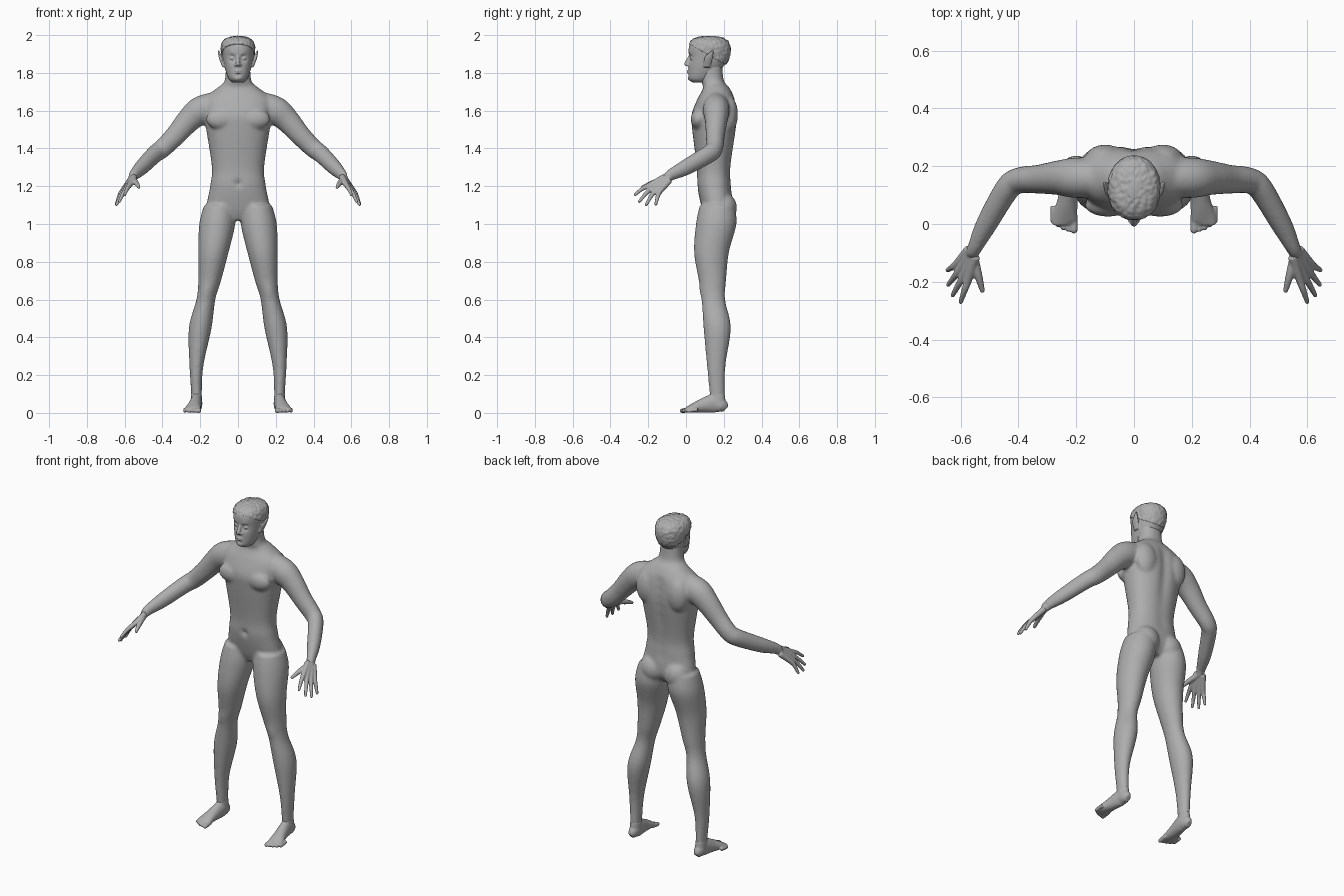
import bpy, bmesh, math
from mathutils import Vector, Matrix, noise

default_cube = bpy.data.objects.get("Cube")
if default_cube:
    bpy.data.objects.remove(default_cube)

GREY = (.42, .42, .42, 1)
skin = bpy.data.materials.new("plain grey")
skin.use_nodes = True
skin.diffuse_color = GREY
skin.node_tree.nodes["Principled BSDF"].inputs["Base Color"].default_value = GREY
SIDES = {"left": 1, "right": -1}
UP = Vector((0, 0, 1))


def spline(rows, steps=6):
    """Smooth samples through rows of numbers."""
    points = [Vector(row) for row in rows]
    padded = [points[0], *points, points[-1]]
    samples = []
    for before, start, end, after in zip(padded, padded[1:], padded[2:], padded[3:]):
        leave, arrive = (end - before) / 2, (after - start) / 2
        for step in range(steps):
            t = step / steps
            ease = t * t * (3 - 2 * t)
            samples.append(start.lerp(end, ease) + leave * t * (1 - t) ** 2
                           - arrive * t * t * (1 - t))
    return samples + [points[-1]]


def tube(bm, rows, side=1, upright=False, power=2, sides=64):
    """Loft of rings: x, y, z, half width, half depth. Upright rings stay level."""
    samples = spline(rows)
    rings = []
    for index, (x, y, z, width, depth) in enumerate(samples):
        across, along = Vector((1, 0, 0)), Vector((0, 1, 0))
        if not upright:
            ahead = samples[min(index + 1, len(samples) - 1)]
            behind = samples[max(index - 1, 0)]
            heading = Vector((ahead - behind)[:3]).normalized()
            across = heading.cross(UP).normalized()
            along = across.cross(heading)
        ring = []
        for corner in range(sides):
            angle = math.tau * corner / sides
            cosine, sine = math.cos(angle), math.sin(angle)
            fit = (abs(cosine) ** power + abs(sine) ** power) ** (-1 / power)
            point = Vector((x, y, z)) + (across * width * cosine + along * depth * sine) * fit
            ring.append(bm.verts.new((point.x * side, point.y, point.z)))
        rings.append(ring)
    for lower, upper in zip(rings, rings[1:]):
        for corner in range(sides):
            bm.faces.new((lower[corner], lower[corner - 1], upper[corner - 1], upper[corner]))
    bm.faces.new(rings[0])
    bm.faces.new(rings[-1])


def ball(bm, centre, radii, side=1):
    x, y, z = centre
    place = Matrix.Translation((x * side, y, z)) @ Matrix.Diagonal((*radii, 1))
    bmesh.ops.create_uvsphere(bm, u_segments=24, v_segments=16, radius=1, matrix=place)


def limb(bm, rows, side, deeper=0, upright=False):
    """Tube from rows of x, y, z, radius with a rounded tip."""
    tube(bm, [(x, y, z, r, r + deeper) for x, y, z, r in rows], side, upright)
    *tip, radius = rows[-1]
    ball(bm, tip, [radius] * 3, side)


def stack(bm, rows, power):
    """Upright tube on the middle plane from rows of y, z, half width, half depth."""
    tube(bm, [(0, *row) for row in rows], upright=True, power=power)


def push(bm, centre, radius, shift):
    """Soft bulge or dent along y, made on both sides."""
    x, y, z = centre
    for middle in {Vector((x, y, z)).freeze(), Vector((-x, y, z)).freeze()}:
        for vert in bm.verts:
            vert.co.y += shift * math.exp(-((vert.co - middle).length / radius) ** 2)


def finish(bm, name, voxel=None, smoothing=4):
    bmesh.ops.recalc_face_normals(bm, faces=bm.faces[:])
    mesh = bpy.data.meshes.new(name)
    bm.to_mesh(mesh)
    bm.free()
    mesh.materials.append(skin)
    mesh.shade_smooth()
    part = bpy.data.objects.new(name, mesh)
    bpy.context.collection.objects.link(part)
    if voxel:
        fuse = part.modifiers.new("fuse", "REMESH")
        fuse.mode = "VOXEL"
        fuse.voxel_size = voxel
        fuse.use_smooth_shade = True
        soften = part.modifiers.new("soften", "SMOOTH")
        soften.iterations = smoothing


# Torso and neck, arms, and legs
TORSO = [(.16, 1.02, .07, .05), (.165, 1.08, .16, .08), (.15, 1.2, .147, .09),
         (.147, 1.3, .138, .09), (.15, 1.5, .168, .117), (.15, 1.58, .18, .12),
         (.16, 1.66, .18, .1), (.16, 1.72, .11, .07), (.14, 1.76, .07, .06), (.13, 1.86, .065, .06)]
ARM = [(.12, .16, 1.63, .065), (.2, .16, 1.6, .07), (.26, .16, 1.55, .06), (.33, .155, 1.47, .05),
       (.4, .15, 1.4, .045), (.44, .12, 1.37, .043), (.51, 0, 1.3, .037),
       (.55, -.08, 1.26, .026), (.56, -.1, 1.24, .022)]
LEG = [(.1, .165, 1.1, .08), (.11, .16, 1, .095), (.13, .135, .85, .08), (.15, .14, .7, .06),
       (.17, .145, .6, .05), (.2, .165, .45, .06), (.22, .16, .25, .037),
       (.22, .165, .1, .028), (.22, .17, .04, .03)]
bm = bmesh.new()
stack(bm, TORSO, 2.3)
for side in SIDES.values():
    limb(bm, ARM, side, .005)
    limb(bm, LEG, side, .012, upright=True)
    ball(bm, (.08, .19, 1.085), (.08, .08, .085), side)     # buttock
    ball(bm, (.1, .225, 1.58), (.07, .05, .1), side)        # shoulder blade
    ball(bm, (.09, .065, 1.555), (.08, .04, .055), side)    # chest muscle
for step in range(10):                                      # spine furrow
    push(bm, (0, .27, 1.2 + step * .05), .03, -.012)
push(bm, (0, .06, 1.215), .015, .02)                        # navel
push(bm, (.17, .06, .64), .03, -.008)                       # kneecap
finish(bm, "body", .008, 9)

# Hands: finger bones fan out from the wrist to make the palm
WRIST, THUMB = Vector((.56, -.1, 1.24)), Vector((.525, -.23, 1.195))
FIRST_KNUCKLE, LAST_KNUCKLE = Vector((.573, -.19, 1.207)), Vector((.615, -.14, 1.17))
FIRST_TIP, LAST_TIP = Vector((.6, -.27, 1.155)), Vector((.645, -.16, 1.105))
ARCH = Vector((.015, -.016, -.022))
for label, side in SIDES.items():
    bm = bmesh.new()
    for finger in range(4):
        share = finger / 3
        knuckle = FIRST_KNUCKLE.lerp(LAST_KNUCKLE, share)
        base = WRIST + (knuckle - FIRST_KNUCKLE.lerp(LAST_KNUCKLE, .5)) / 2
        tip = FIRST_TIP.lerp(LAST_TIP, share) + ARCH * math.sin(math.pi * share)
        middle = knuckle.lerp(tip, .5) + UP * .006
        limb(bm, [(*base, .017), (*knuckle, .014), (*middle, .011), (*tip, .008)], side)
    bend = WRIST.lerp(THUMB, .6) + UP * .004
    limb(bm, [(*WRIST, .018), (*bend, .014), (*THUMB, .009)], side)
    limb(bm, ARM[-2:], side)
    finish(bm, label + "_hand", .004)

# Feet: rows of x, y, half width, half height resting on the floor, then five toes
FOOT = [(.22, .21, .015, .02), (.22, .19, .028, .037), (.22, .15, .031, .05),
        (.23, .08, .035, .036), (.24, .02, .044, .02), (.24, 0, .042, .014)]
for label, side in SIDES.items():
    bm = bmesh.new()
    tube(bm, [(x, y, high, wide, high) for x, y, wide, high in FOOT], side)
    limb(bm, LEG[-2:], side, .012, upright=True)
    for toe in range(5):
        radius = .01 if toe else .013
        x, tip = .208 + toe * .018, toe * toe * .002 - .02
        limb(bm, [(x, tip + .05, .018, radius), (x, tip, .011, radius)], side)
    for vert in bm.verts:
        vert.co.z = max(vert.co.z, 0)
    finish(bm, label + "_foot", .004)

# Head, with the face modelled by soft dents and bulges
SKULL = [(.075, 1.75, .03, .04), (.08, 1.77, .05, .066), (.1, 1.82, .068, .088),
         (.12, 1.88, .08, .105), (.123, 1.94, .085, .107), (.123, 1.975, .067, .083),
         (.123, 1.99, .02, .03)]
bm = bmesh.new()
stack(bm, SKULL, 2.15)
push(bm, (.031, .02, 1.878), .017, .016)                    # eye socket
push(bm, (.03, .02, 1.902), .016, -.004)                    # brow
push(bm, (0, .01, 1.789), .012, .006)                       # fold under the lip
push(bm, (0, .015, 1.768), .018, -.005)                     # chin
stack(bm, [(.022, 1.89, .008, .009), (.004, 1.85, .012, .013), (.009, 1.836, .011, .009)], 2)
for lip in (1.801, 1.811):
    ball(bm, (0, .014, lip), (.02, .009, .0055))
for side in SIDES.values():
    ball(bm, (.012, .013, 1.841), (.009, .01, .007), side)    # nostril
    ball(bm, (.031, .037, 1.877), (.015, .015, .011), side)   # eye
    ear = [(.075, .11, 1.83, .008), (.092, .12, 1.88, .009), (.104, .143, 1.92, .004)]
    tube(bm, [(x, y, z, r, r * r * 280) for x, y, z, r in ear], side, upright=True)
finish(bm, "head", .0035, 3)

# Cropped hair: a rough cap over the skull, cut along the hairline
bm = bmesh.new()
stack(bm, SKULL, 2.15)
bmesh.ops.subdivide_edges(bm, edges=bm.edges[:], cuts=1, use_grid_fill=True)
bmesh.ops.recalc_face_normals(bm, faces=bm.faces[:])
bm.normal_update()
for vert, outward in [(vert, vert.normal.copy()) for vert in bm.verts]:
    vert.co += outward * (.005 + .004 * noise.noise(vert.co * 70))
bmesh.ops.bisect_plane(bm, geom=bm.verts[:] + bm.edges[:] + bm.faces[:], plane_co=(0, .02, 1.95),
                       plane_no=(0, .56, 1), clear_inner=True)
bmesh.ops.holes_fill(bm, edges=[edge for edge in bm.edges if edge.is_boundary], sides=0)
finish(bm, "hair")
